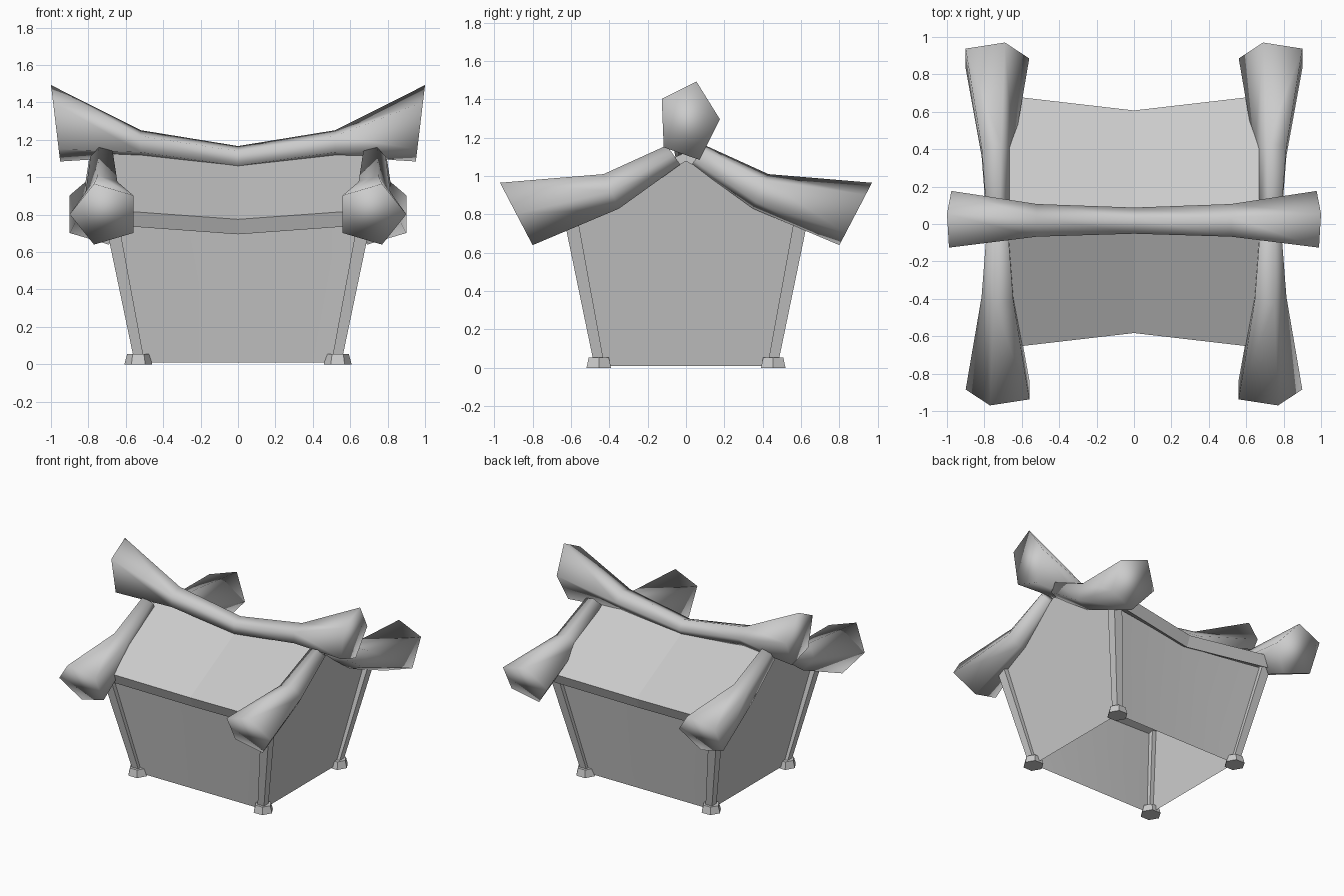
import bpy, bmesh, math
from mathutils import Vector

cube = bpy.data.objects.get("Cube")
if cube:
    bpy.data.objects.remove(cube, do_unlink=True)

grey = bpy.data.materials.new("plain_grey")
grey.use_nodes = True
GREY = (0.6, 0.6, 0.6, 1)
grey.diffuse_color = GREY
grey.node_tree.nodes["Principled BSDF"].inputs["Base Color"].default_value = GREY


def finish(name, bm, smooth=False):
    bmesh.ops.recalc_face_normals(bm, faces=bm.faces)
    mesh = bpy.data.meshes.new(name)
    for f in bm.faces:
        f.smooth = smooth
    bm.to_mesh(mesh)
    bm.free()
    mesh.materials.append(grey)
    obj = bpy.data.objects.new(name, mesh)
    bpy.context.collection.objects.link(obj)
    return obj


def loft(name, rings, smooth=False, closed=True):
    """Skin a list of point rings; closed rings also get end caps."""
    bm = bmesh.new()
    rows = [[bm.verts.new(p) for p in ring] for ring in rings]
    n = len(rows[0])
    for a, b in zip(rows, rows[1:]):
        for i in range(n if closed else n - 1):
            j = (i + 1) % n
            bm.faces.new((a[i], a[j], b[j], b[i]))
    if closed:
        bm.faces.new(rows[0])
        bm.faces.new(rows[-1])
    return finish(name, bm, smooth)


def pentagon(center, side, up, phase):
    """Five-sided section spanned by two half-axis vectors."""
    angles = [math.radians(phase + 72 * i) for i in range(5)]
    return [Vector(center) + Vector(side) * math.cos(a) + Vector(up) * math.sin(a)
            for a in angles]


# Ridge log, sagging in the middle and flaring at the tips
rings = []
for x, z, ry, rz, tilt in ((-0.975, 1.285, 0.165, 0.215, -0.12), (-0.52, 1.18, 0.095, 0.074, 0),
                           (0, 1.103, 0.076, 0.066, 0), (0.52, 1.18, 0.095, 0.074, 0),
                           (0.975, 1.285, 0.165, 0.215, 0.12)):
    rings.append(pentagon((x, 0.012, z), (0, ry, 0), (tilt * rz, 0, rz), 75))
loft("ridge_log", rings, True)

# Gable logs: top and bottom of each section as (y, z), plus half width
sections = (((0.10, 1.16), (0.03, 1.06), 0.066),
            ((0.43, 1.01), (0.35, 0.83), 0.094),
            ((0.97, 0.965), (0.80, 0.64), 0.188))
for end, sy in (("front", -1), ("back", 1)):
    for hand, sx in (("left", 1), ("right", -1)):
        rings = []
        for (ty, tz), (by, bz), r in sections:
            # The single corner points outward in front, inward at the back
            center = (sx * (0.73 + sy * r * 0.096), sy * (ty + by) / 2, (tz + bz) / 2)
            up = Vector((0, sy * (ty - by), tz - bz)) / 1.9
            rings.append(pentagon(center, (-sx * sy * r, 0, 0), up, 0))
        loft(f"{end}_{hand}_gable_log", rings, True)

        # Leaning corner post
        rings = []
        for x, y, z, h in ((0.53, 0.455, 0.03, 0.027), (0.682, 0.605, 0.8, 0.036)):
            rings.append([(sx * x + a * h, sy * y + b * h, z)
                          for a, b in ((-1, -1), (1, -1), (1, 1), (-1, 1))])
        loft(f"{end}_{hand}_post", rings)

        # Tapered foot
        rings = []
        for z, r in ((0, 0.074), (0.055, 0.06)):
            rings.append([(sx * 0.533 + r * math.cos(i * math.pi / 3),
                           sy * 0.455 + r * math.sin(i * math.pi / 3), z) for i in range(6)])
        loft(f"{end}_{hand}_foot", rings)

# Roof slab: gabled section, lower and narrower at mid length
rings = []
for x, y, z, ridge in ((-0.69, 0.675, 0.825, 1.13), (0, 0.595, 0.775, 1.09),
                       (0.69, 0.675, 0.825, 1.13)):
    half = [(y, z), (y - 0.032, z - 0.08)]
    loop = [(-half[1][0], half[1][1]), (-half[0][0], half[0][1]), (0, ridge),
            half[0], half[1], (0, ridge - 0.09)]
    rings.append([(x, py + 0.012, pz) for py, pz in loop])
loft("roof", rings)

# Long walls, bowed slightly inward under the eaves
for end, sy in (("front", -1), ("back", 1)):
    rings = [[(x, sy * 0.455, 0.01), (x * 1.26, sy * y, z)]
             for x, y, z in ((-0.53, 0.6, 0.76), (0, 0.545, 0.715), (0.53, 0.6, 0.76))]
    loft(f"{end}_wall", rings, True, closed=False)

# Gable walls
for hand, sx in (("left", 1), ("right", -1)):
    bm = bmesh.new()
    bm.faces.new([bm.verts.new((sx * x, y, z)) for x, y, z in (
        (0.53, -0.455, 0.01), (0.53, 0.455, 0.01), (0.67, 0.6, 0.75),
        (0.732, 0, 1.08), (0.67, -0.6, 0.75))])
    finish(f"{hand}_gable_wall", bm)
